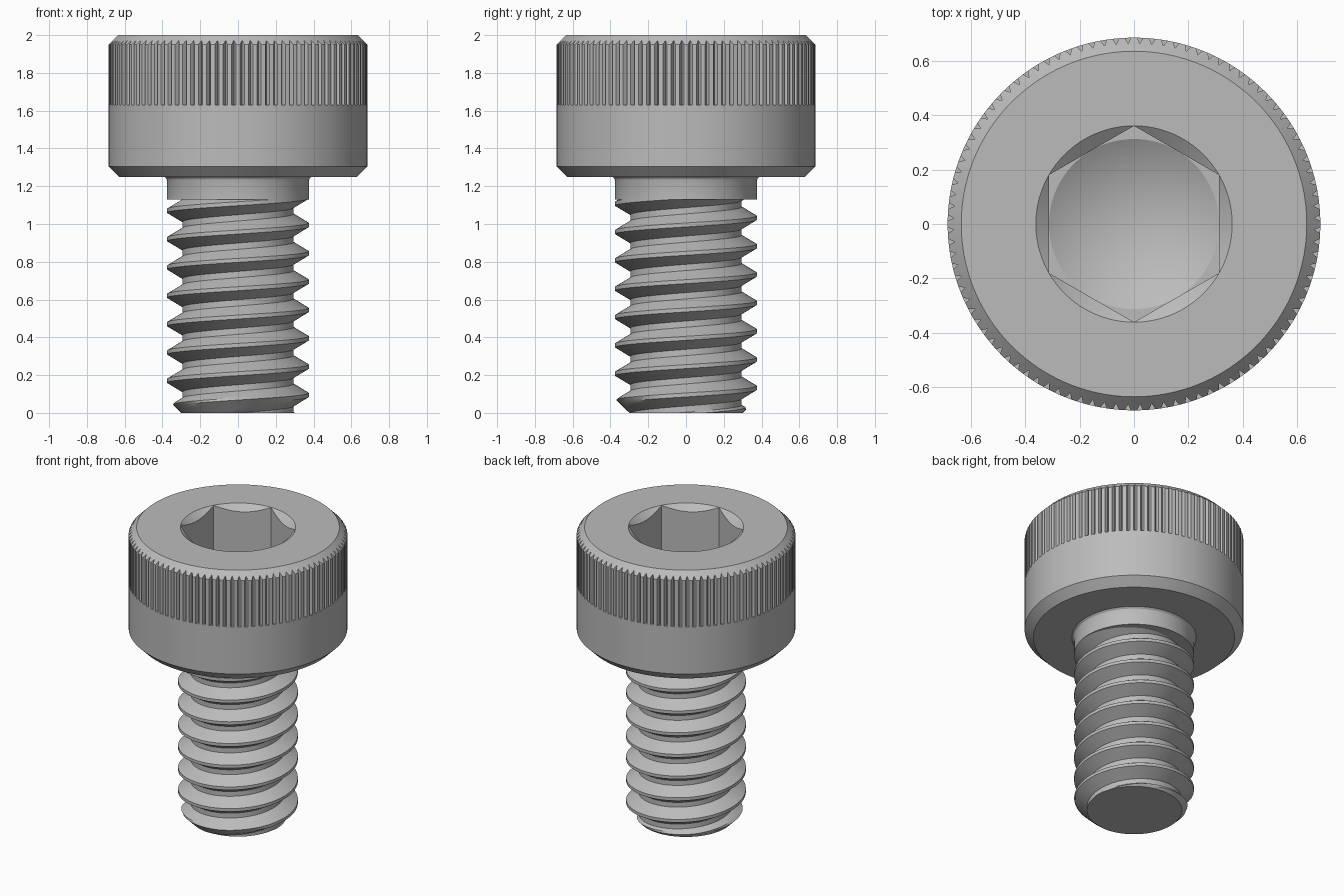
import bpy
import bmesh
from math import pi, cos, sin

if "Cube" in bpy.data.objects:
    bpy.data.objects.remove(bpy.data.objects["Cube"], do_unlink=True)

steel = bpy.data.materials.new("grey steel")
steel.use_nodes = True
GREY = (0.5, 0.5, 0.5, 1)
steel.diffuse_color = GREY
steel.node_tree.nodes["Principled BSDF"].inputs["Base Color"].default_value = GREY


def ring_mesh(name, rings, segments):
    """Skin a stack of rings (lowest outside first); each ring maps an angle to (radius, height)."""
    bm = bmesh.new()
    grid = []
    for ring in rings:
        row = []
        for i in range(segments + 1):
            a = 2 * pi * i / segments
            r, z = ring(a, i)
            row.append(bm.verts.new((r * cos(a), r * sin(a), z)))
        grid.append(row)
    for low, high in zip(grid, grid[1:]):
        for i in range(segments):
            bm.faces.new((low[i], low[i + 1], high[i + 1], high[i]))
    bmesh.ops.remove_doubles(bm, verts=bm.verts, dist=1e-5)
    bmesh.ops.dissolve_degenerate(bm, edges=bm.edges, dist=1e-5)
    mesh = bpy.data.meshes.new(name)
    bm.to_mesh(mesh)
    bm.free()
    mesh.materials.append(steel)
    obj = bpy.data.objects.new(name, mesh)
    bpy.context.collection.objects.link(obj)
    bpy.ops.object.select_all(action="DESELECT")
    obj.select_set(True)
    bpy.context.view_layer.objects.active = obj
    bpy.ops.object.shade_smooth_by_angle(angle=pi / 7)
    return obj


def circle(r, z):
    return lambda a, i: (r, z)


# Head: knurled rim, chamfers and hexagon socket
HEAD, TEETH, GROOVE = 0.685, 96, 0.022
SOCKET = 0.3125
RIM = SOCKET / cos(pi / 6)


def knurl_radius(i):
    return HEAD - (0, 0, GROOVE, 0)[i % 4]


def knurl_base(a, i):
    return knurl_radius(i), 1.63


def knurl_top(a, i):
    r = knurl_radius(i)
    return r, 1.95 + (HEAD - r)


def hexagon(a):
    return SOCKET / cos((a + pi / 6) % (pi / 3) - pi / 6)


def socket_lip(a, i):
    r = hexagon(a)
    return r, 2 - (RIM - r) * 0.8


def socket_floor(a, i):
    return hexagon(a), 1.67


ring_mesh("head", [
    circle(0.38, 1.25), circle(0.63, 1.25), circle(HEAD, 1.305), circle(HEAD, 1.63),
    knurl_base, knurl_top, circle(0.635, 2), circle(RIM, 2),
    socket_lip, socket_floor, circle(SOCKET, 1.67), circle(0, 1.49),
], TEETH * 4)

# Neck: plain shank with a small fillet under the head
SHANK, NECK = 0.375, 1.13
ring_mesh("neck", [
    circle(0, NECK), circle(SHANK, NECK), circle(SHANK, 1.228),
    circle(0.379, 1.24), circle(0.39, 1.25),
], 96)

# Thread: right-handed helical rows trimmed flat at both ends
PITCH, ROOT, CREST_FLAT, ROOT_FLAT = 0.15, 0.295, 0.14, 0.22
PHASE = 0.095 / PITCH


def thread_radius(u):
    d = abs((u + 0.5) % 1 - 0.5)
    t = (d - CREST_FLAT / 2) / (0.5 - CREST_FLAT / 2 - ROOT_FLAT / 2)
    return SHANK + (ROOT - SHANK) * min(max(t, 0), 1)


def thread_row(v):
    def ring(a, i):
        turn = a / (2 * pi) + PHASE
        z = min(max((v + turn) * PITCH, 0), NECK)
        return min(thread_radius(z / PITCH - turn), 0.3 + z), z
    return ring


half = CREST_FLAT / 2
flank = 0.5 - half - ROOT_FLAT / 2
steps = [-half, half] + [half + flank * k / 4 for k in range(1, 5)]
steps += [1 - half - flank * k / 4 for k in range(4, 0, -1)]
rows = [thread_row(turn + s) for turn in range(-3, 9) for s in steps]
ring_mesh("thread", [circle(0, 0)] + rows, 96)
